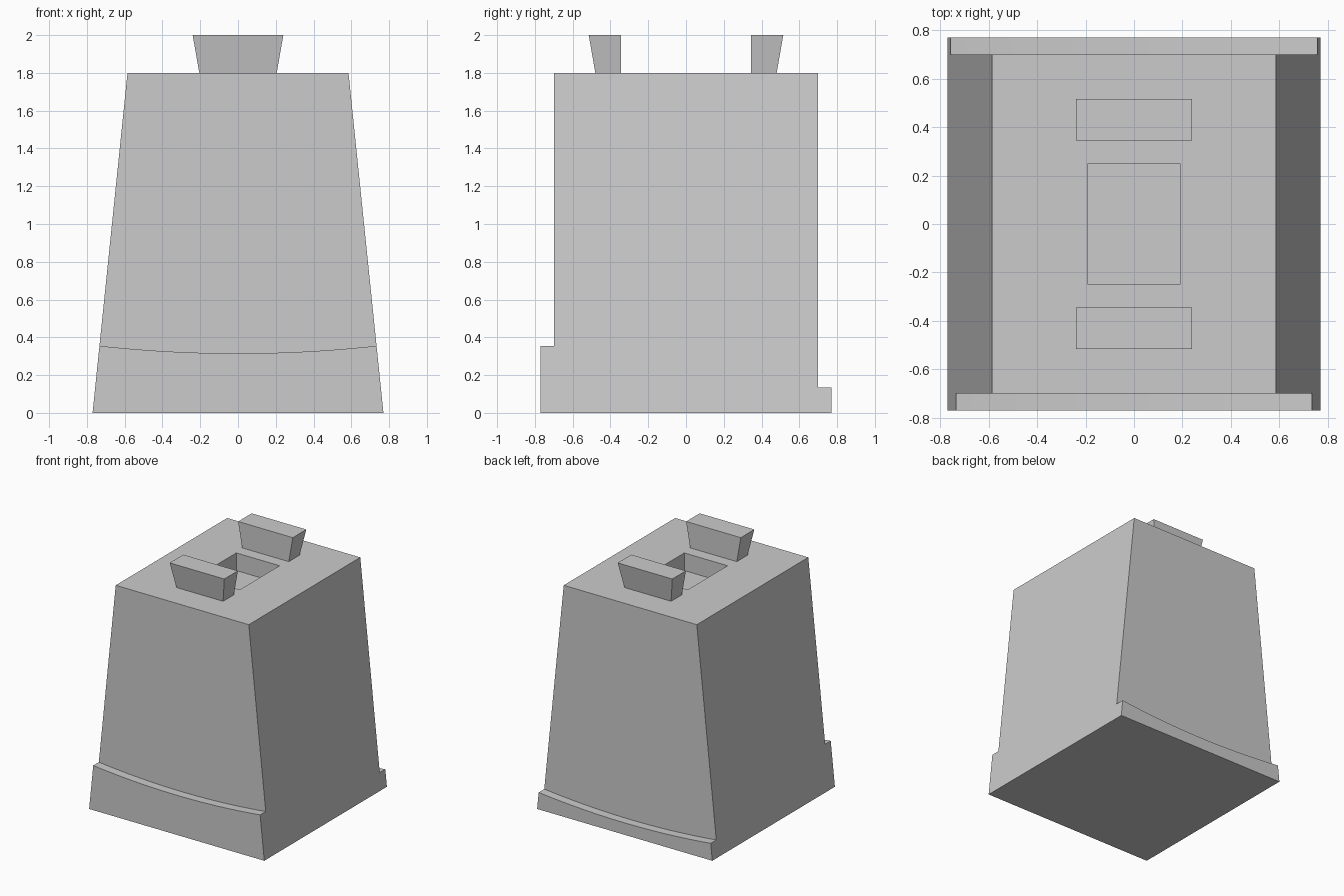
import bpy
import bmesh

HALF_DEPTH = 0.70      # body half depth
LEDGE_DEPTH = 0.77     # outer face of the base ledges
TOP_Z = 1.80
SAG = 0.04             # dip of the curved ledge tops
STEPS = 24

cube = bpy.data.objects.get("Cube")
if cube:
    bpy.data.objects.remove(cube, do_unlink=True)

grey = bpy.data.materials.new("plain_grey")
grey.use_nodes = True
grey.diffuse_color = (0.6, 0.6, 0.6, 1)
grey.node_tree.nodes["Principled BSDF"].inputs["Base Color"].default_value = (0.6, 0.6, 0.6, 1)


def half_width(z):
    """Half width of the tapered sides at a height."""
    return 0.77 - 0.185 * z / TOP_Z


def finish(name, bm):
    bmesh.ops.recalc_face_normals(bm, faces=bm.faces[:])
    mesh = bpy.data.meshes.new(name)
    bm.to_mesh(mesh)
    bm.free()
    mesh.materials.append(grey)
    obj = bpy.data.objects.new(name, mesh)
    bpy.context.collection.objects.link(obj)
    return obj


def prism(profile, y0, y1):
    """Extrude an x-z profile from y0 to y1."""
    bm = bmesh.new()
    face = bm.faces.new([bm.verts.new((x, y0, z)) for x, z in profile])
    result = bmesh.ops.extrude_face_region(bm, geom=[face])
    for v in result["geom"]:
        if isinstance(v, bmesh.types.BMVert):
            v.co.y = y1
    bmesh.ops.recalc_face_normals(bm, faces=bm.faces[:])
    return bm


# Tapered body with a rectangular pocket sunk into the top
w0, w1 = half_width(0), half_width(TOP_Z)
bm = prism([(-w0, 0), (w0, 0), (w1, TOP_Z), (-w1, TOP_Z)], -HALF_DEPTH, HALF_DEPTH)
top = max(bm.faces, key=lambda f: f.calc_center_median().z)
bmesh.ops.inset_region(bm, faces=[top], thickness=0.2)
for v in top.verts:
    v.co.x = 0.19 if v.co.x > 0 else -0.19
    v.co.y = 0.25 if v.co.y > 0 else -0.25
floor = bmesh.ops.extrude_discrete_faces(bm, faces=[top])["faces"][0]
for v in floor.verts:
    v.co.z -= 0.14
finish("body", bm)


# Base ledges with a shallow curved top: taller in front, lower behind
def ledge(name, height, side):
    edge = half_width(height)
    curve = []
    for i in range(STEPS + 1):
        t = 1 - 2 * i / STEPS
        curve.append((edge * t, height - SAG * (1 - t * t)))
    finish(name, prism([(-w0, 0), (w0, 0)] + curve, side * HALF_DEPTH, side * LEDGE_DEPTH))


ledge("front_ledge", 0.355, -1)
ledge("back_ledge", 0.135, 1)


# Flared tabs on the top, upright on the inside
def tab(name, side):
    bm = prism([(-0.205, TOP_Z), (0.205, TOP_Z), (0.24, 2.0), (-0.24, 2.0)],
               side * 0.345, side * 0.515)
    for v in bm.verts:
        if v.co.z < 1.9 and abs(v.co.y) > 0.4:
            v.co.y = side * 0.48
    finish(name, bm)


tab("front_tab", -1)
tab("back_tab", 1)
